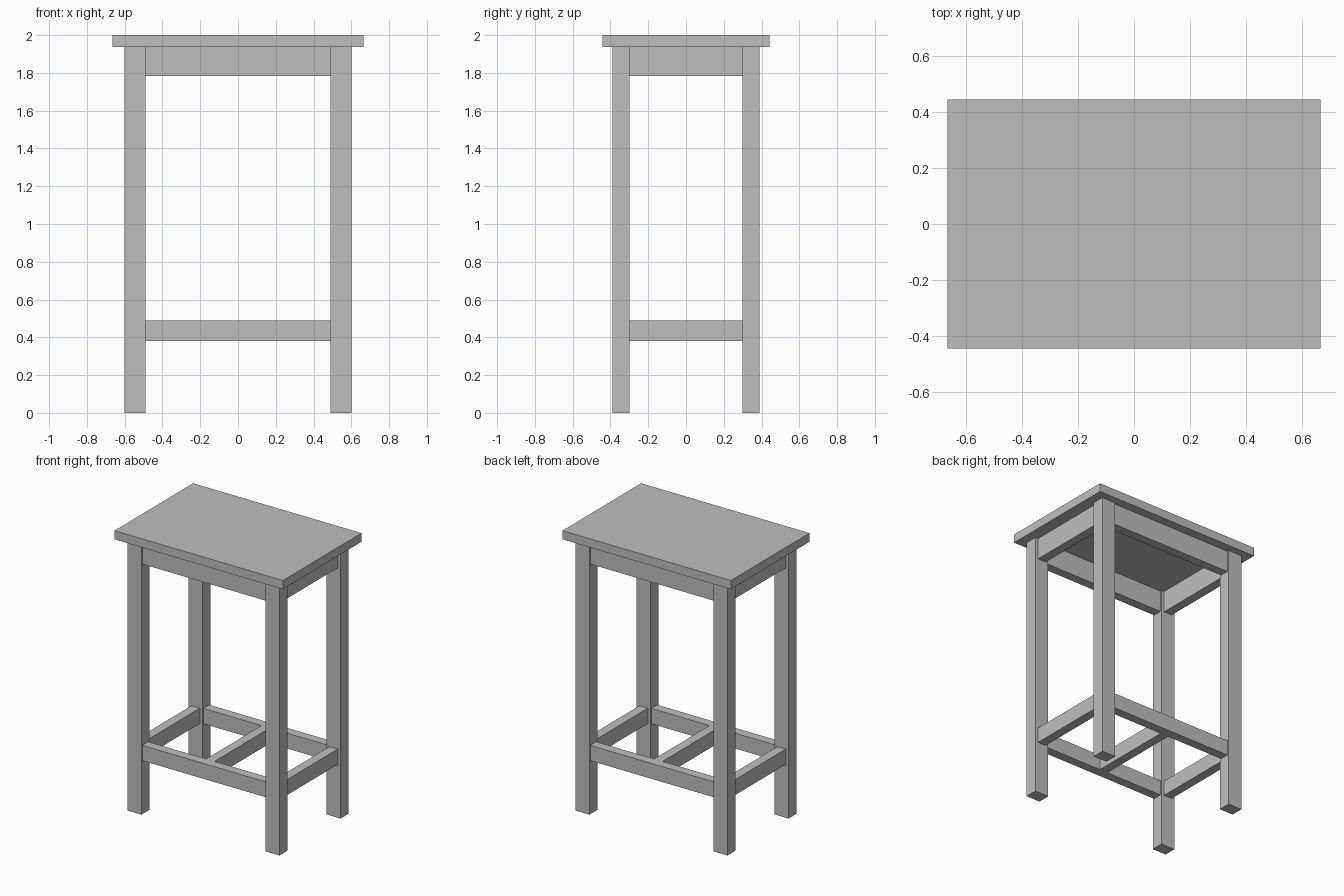
import bpy
import bmesh
from mathutils import Matrix, Vector

cube = bpy.data.objects.get("Cube")
if cube:
    bpy.data.objects.remove(cube, do_unlink=True)

GREY = (0.52, 0.52, 0.52, 1.0)
grey = bpy.data.materials.new("plain_grey")
grey.use_nodes = True
grey.diffuse_color = GREY
grey.node_tree.nodes["Principled BSDF"].inputs["Base Color"].default_value = GREY


def box(name, low, high):
    """Add a sharp-edged box spanning two opposite corners."""
    low, high = Vector(low), Vector(high)
    bm = bmesh.new()
    bmesh.ops.create_cube(bm, size=1, matrix=Matrix.Diagonal((*(high - low), 1)))
    mesh = bpy.data.meshes.new(name)
    bm.to_mesh(mesh)
    bm.free()
    mesh.materials.append(grey)
    obj = bpy.data.objects.new(name, mesh)
    obj.location = (low + high) / 2
    bpy.context.collection.objects.link(obj)
    return obj


TOP_X, TOP_Y, TOP_Z = 0.665, 0.443, 2.0
UNDER = 1.938                       # underside of the top
LEG_X, LEG_Y = (0.49, 0.60), (0.30, 0.39)
APRON_Z, STRETCHER_Z = (1.783, UNDER), (0.38, 0.49)
HALF = 0.033                        # half the rail thickness
mid_x, mid_y = sum(LEG_X) / 2, sum(LEG_Y) / 2

# Table top
box("table_top", (-TOP_X, -TOP_Y, UNDER), (TOP_X, TOP_Y, TOP_Z))

# Four legs
for sy, depth in ((-1, "front"), (1, "back")):
    for sx, side in ((-1, "right"), (1, "left")):
        xs = sorted(sx * x for x in LEG_X)
        ys = sorted(sy * y for y in LEG_Y)
        box(f"{depth}_{side}_leg", (xs[0], ys[0], 0), (xs[1], ys[1], UNDER))

# Aprons under the top and stretchers near the floor, centred on the legs
for part, (z0, z1) in (("apron", APRON_Z), ("stretcher", STRETCHER_Z)):
    for s, depth, side in ((-1, "front", "right"), (1, "back", "left")):
        x, y = s * mid_x, s * mid_y
        box(f"{depth}_{part}", (-LEG_X[0], y - HALF, z0), (LEG_X[0], y + HALF, z1))
        box(f"{side}_{part}", (x - HALF, -LEG_Y[0], z0), (x + HALF, LEG_Y[0], z1))

# Middle stretcher joining the front and back stretchers
reach = mid_y - HALF
box("middle_stretcher", (-HALF, -reach, STRETCHER_Z[0]), (HALF, reach, STRETCHER_Z[1]))
